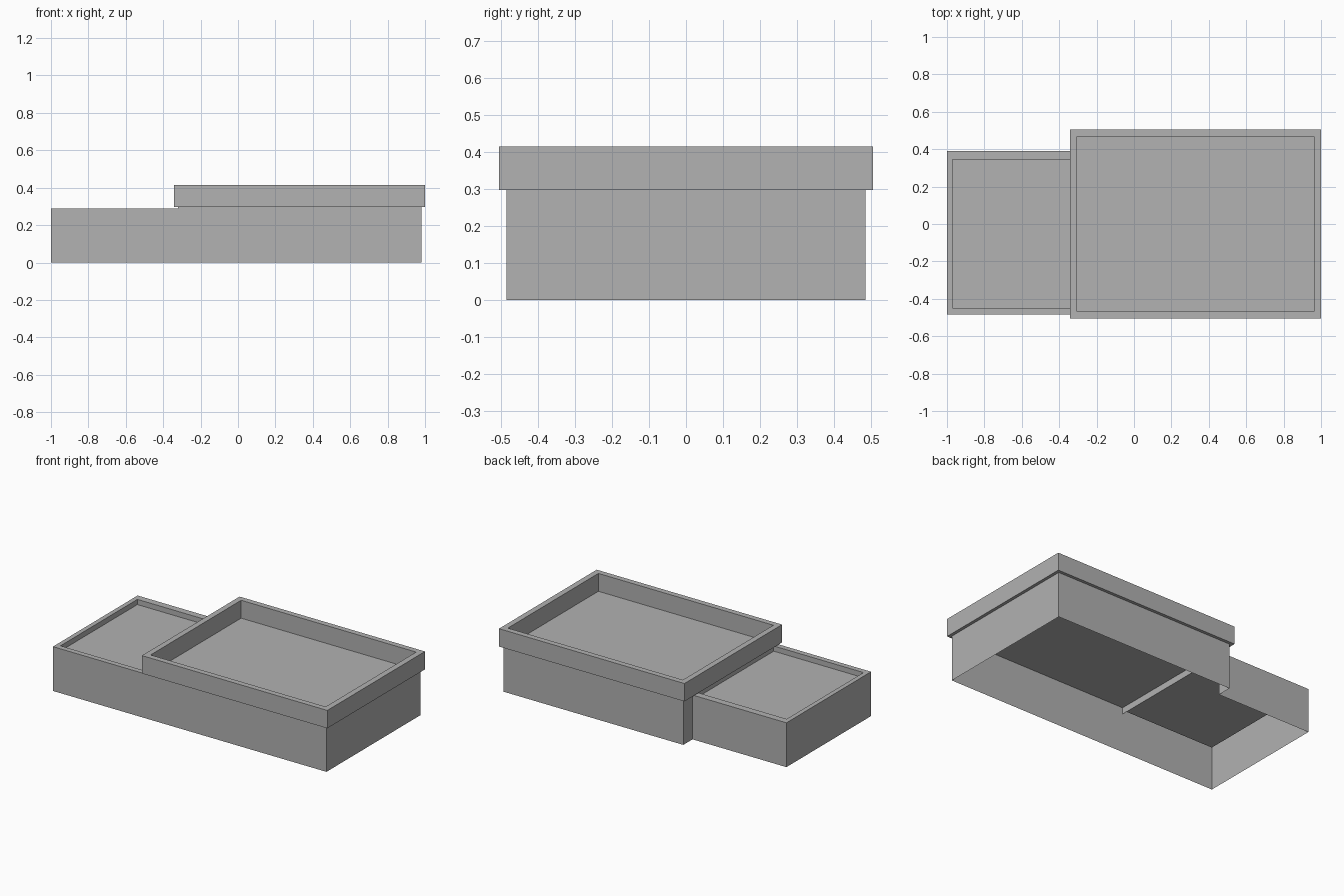
import bpy, bmesh

if "Cube" in bpy.data.objects:
    bpy.data.objects.remove(bpy.data.objects["Cube"])

grey = bpy.data.materials.new("plain grey")
grey.diffuse_color = (0.445, 0.445, 0.445, 1)
grey.use_nodes = True
grey.node_tree.nodes["Principled BSDF"].inputs["Base Color"].default_value = grey.diffuse_color


def rect(x0, x1, y0, y1):
    return [(x0, y0), (x1, y0), (x1, y1), (x0, y1)]


def loft(name, rings, closed=True, floor=False):
    """Skin between (outline, height) rings; optionally fill the last one."""
    bm = bmesh.new()
    rows = [[bm.verts.new((x, y, z)) for x, y in pts] for pts, z in rings]
    n = len(rows[0])
    for a, b in zip(rows, rows[1:]):
        for i in range(n if closed else n - 1):
            j = (i + 1) % n
            bm.faces.new((a[i], a[j], b[j], b[i]))
    if floor:
        bm.faces.new(rows[-1])
    bmesh.ops.remove_doubles(bm, verts=bm.verts, dist=1e-5)
    mesh = bpy.data.meshes.new(name)
    bm.to_mesh(mesh)
    bm.free()
    mesh.materials.append(grey)
    obj = bpy.data.objects.new(name, mesh)
    bpy.context.collection.objects.link(obj)
    return obj


STEP_X, SIDE, WING_BACK = -0.32, 0.485, 0.39
EAVE, TOP = 0.298, 0.415
WING_TOP, WING_ROOF = 0.29, 0.256

# Main block walls, open underneath and open to the low wing
walls = [(STEP_X, -SIDE), (0.98, -SIDE), (0.98, SIDE),
         (STEP_X, SIDE), (STEP_X, WING_BACK)]
loft("main_walls", [(walls, 0), (walls, EAVE)], closed=False)

# Overhanging parapet with the sunken main roof
outer = rect(-0.342, 1.0, -0.505, 0.505)
inner = rect(-0.305, 0.962, -0.468, 0.468)
loft("main_parapet_and_roof",
     [(inner, EAVE), (outer, EAVE), (outer, TOP), (inner, TOP), (inner, EAVE)],
     floor=True)

# Low wing: walls, rim on three sides and sunken roof
wing_outer = [(STEP_X, WING_BACK), (-1, WING_BACK), (-1, -SIDE), (STEP_X, -SIDE)]
wing_inner = [(STEP_X, 0.345), (-0.97, 0.345), (-0.97, -0.45), (STEP_X, -0.45)]
loft("low_wing",
     [(wing_outer, 0), (wing_outer, WING_TOP), (wing_inner, WING_TOP),
      (wing_inner, WING_ROOF)], closed=False, floor=True)

# Short wall between the two roof levels
step = [(STEP_X, WING_BACK), (STEP_X, -SIDE)]
loft("step_wall", [(step, WING_ROOF), (step, EAVE)], closed=False)
